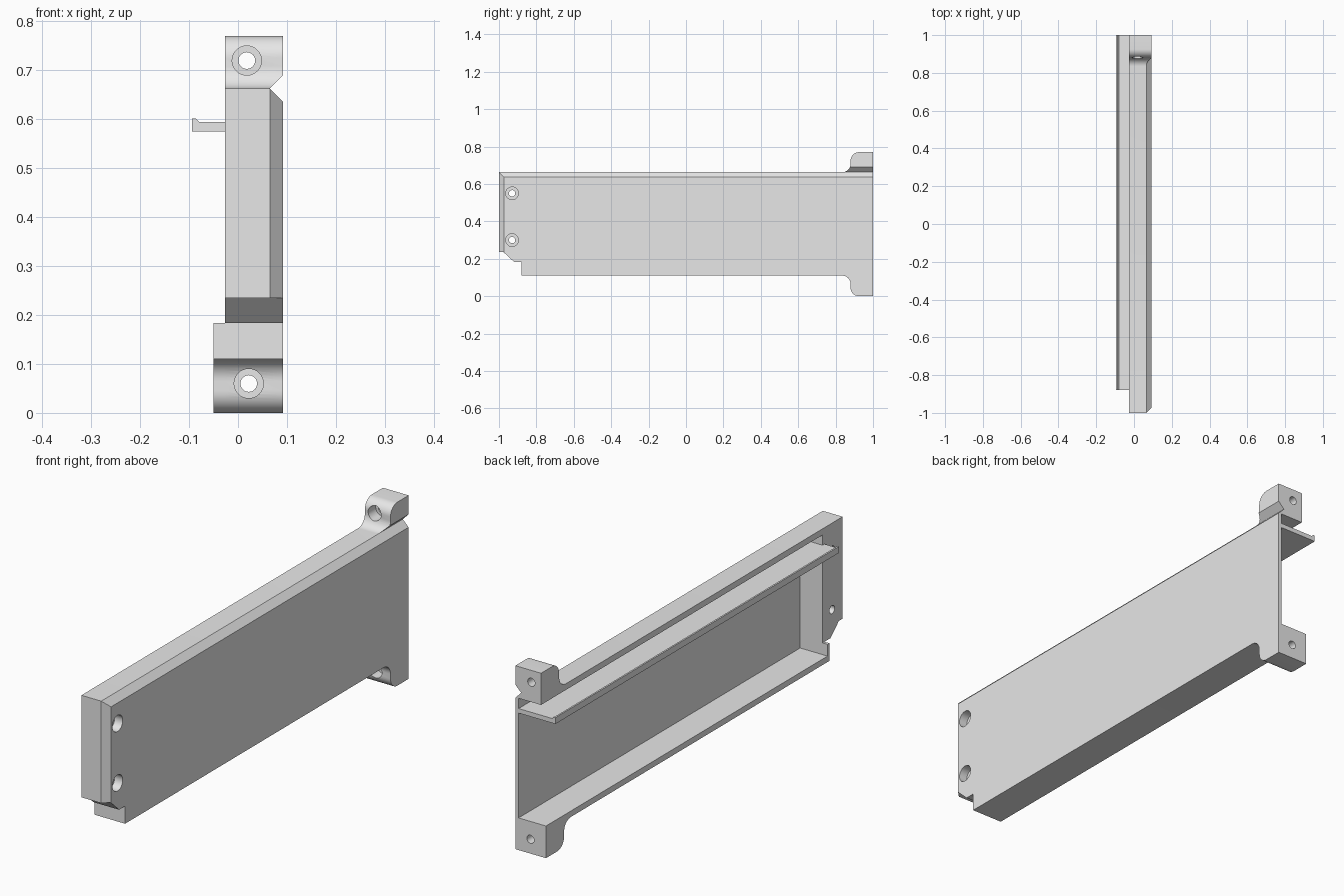
import bpy, bmesh, math

cube = bpy.data.objects.get("Cube")
if cube:
    bpy.data.objects.remove(cube, do_unlink=True)

grey = bpy.data.materials.new("light_grey")
grey.use_nodes = True
grey.diffuse_color = (0.8, 0.8, 0.8, 1)
grey.node_tree.nodes["Principled BSDF"].inputs["Base Color"].default_value = (0.8, 0.8, 0.8, 1)

OUTER, INNER, RIM, RAIL = 0.092, 0.077, -0.027, -0.05   # depths across x


def arc(cy, cz, r, start, end, n=10):
    angles = [math.radians(start + (end - start) * i / n) for i in range(n + 1)]
    return [(cy + r * math.cos(a), cz + r * math.sin(a)) for a in angles]


def prism(name, points, axis, lo, hi):
    """Extrude a 2D outline along an axis; the outline uses the other two axes in order."""
    def place(p, t):
        co = list(p)
        co.insert("xyz".index(axis), t)
        return co
    bm = bmesh.new()
    base = bm.faces.new([bm.verts.new(place(p, lo)) for p in points])
    top = bmesh.ops.extrude_face_region(bm, geom=[base])["geom"]
    offset = place((0, 0), hi - lo)
    bmesh.ops.translate(bm, vec=offset, verts=[v for v in top if isinstance(v, bmesh.types.BMVert)])
    bmesh.ops.recalc_face_normals(bm, faces=bm.faces[:])
    mesh = bpy.data.meshes.new(name)
    bm.to_mesh(mesh)
    bm.free()
    mesh.materials.append(grey)
    obj = bpy.data.objects.new(name, mesh)
    bpy.context.collection.objects.link(obj)
    return obj


def rod(center, radius, axis, lo, hi):
    return prism("hole_cutter", arc(*center, radius, 0, 360, 32)[:-1], axis, lo, hi)


def activate(obj):
    bpy.ops.object.select_all(action="DESELECT")
    obj.select_set(True)
    bpy.context.view_layer.objects.active = obj


def cut(obj, cutter):
    cutter.hide_render = True
    mod = obj.modifiers.new("cut", "BOOLEAN")
    mod.operation, mod.solver, mod.object = "DIFFERENCE", "EXACT", cutter
    activate(obj)
    bpy.ops.object.modifier_apply(modifier=mod.name)
    bpy.data.objects.remove(cutter, do_unlink=True)


# Side outline with a rounded lug above and below the back end
R = 0.045
lower_edge = ([(-0.88, 0.11)] + arc(0.835, 0.11 - R, R, 90, 0)
              + arc(0.925, R, R, 180, 270) + [(1, 0)])
upper_edge = ([(1, 0.77)] + arc(0.925, 0.77 - R, R, 90, 180)
              + arc(0.835, 0.663 + R, R, 0, -90))
front_edge = [(-1, 0.663), (-1, 0.235), (-0.975, 0.235), (-0.92, 0.184), (-0.88, 0.184)]
panel = prism("panel_body", lower_edge + upper_edge + front_edge, "x", RIM, OUTER)

# Hollow inside, open towards the side and the back end
cut(panel, prism("cavity_cutter", [(-0.867, 0.135), (1.1, 0.135), (1.1, 0.637), (-0.867, 0.637)],
                 "x", -0.2, INNER))
# Bevelled top edge, which also notches the upper lug
cut(panel, prism("top_bevel_cutter", [(0.065, 0.663), (0.105, 0.703), (0.105, 0.623)],
                 "y", -1.1, 1.1))
# Bevelled front edge
cut(panel, prism("front_bevel_cutter", [(0.055, -1.01), (0.102, -0.963), (0.102, -1.01)],
                 "z", 0.2, 0.7))

# Counterbored screw holes through the lugs and the front wall
for center in ((0.018, 0.72), (0.022, 0.06)):
    cut(panel, rod(center, 0.017, "y", 0.7, 1.1))
    cut(panel, rod(center, 0.03, "y", 0.7, 0.93))
for z in (0.55, 0.30):
    cut(panel, rod((-0.93, z), 0.017, "x", -0.1, 0.2))
    cut(panel, rod((-0.93, z), 0.034, "x", 0.055, 0.2))

# Wider lower rail with its small end lip
rail = prism("lower_rail", lower_edge + [(1, 0.135), (-0.867, 0.135), (-0.867, 0.184), (-0.88, 0.184)],
             "x", RAIL, RIM)

# Long inner shelf with a raised lip
shelf = prism("inner_shelf", [(INNER, 0.575), (-0.094, 0.575), (-0.094, 0.602), (-0.087, 0.602),
                              (-0.079, 0.594), (INNER, 0.594)], "y", -0.88, 1)

for obj in (panel, rail, shelf):
    activate(obj)
    bpy.ops.object.shade_smooth_by_angle(angle=math.radians(30))
